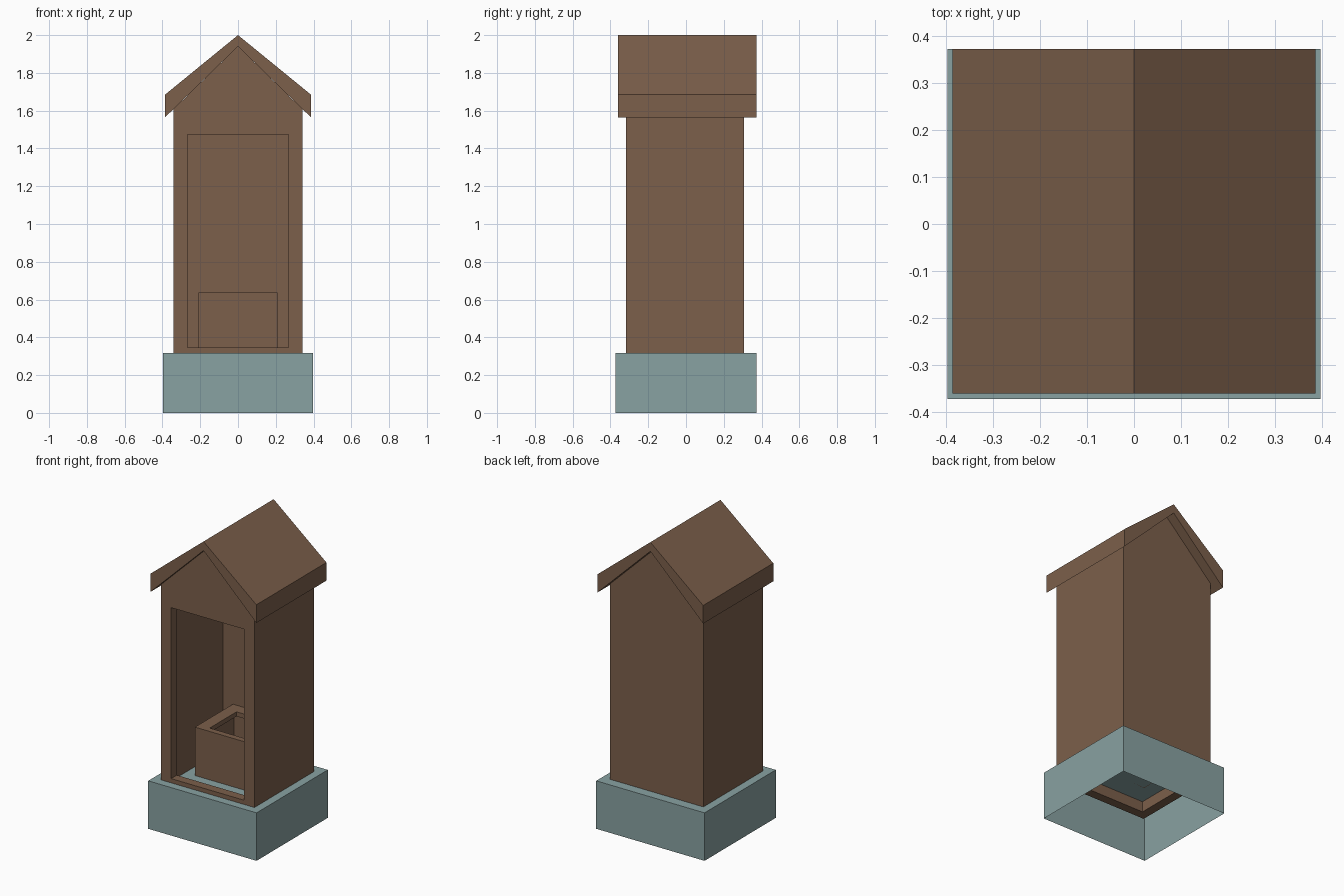
import bpy, bmesh

if "Cube" in bpy.data.objects:
    bpy.data.objects.remove(bpy.data.objects["Cube"])


def material(name, rgb):
    m = bpy.data.materials.new(name)
    m.diffuse_color = (*rgb, 1)
    m.use_nodes = True
    m.node_tree.nodes["Principled BSDF"].inputs["Base Color"].default_value = m.diffuse_color
    return m


wood = material("brown_wood", (0.20, 0.115, 0.07))
stone = material("pale_teal_stone", (0.25, 0.36, 0.36))


def prism(name, profile, y0, y1, mat):
    """Extrude an x-z profile along y."""
    bm = bmesh.new()
    face = bm.faces.new([bm.verts.new((x, y0, z)) for x, z in profile])
    out = bmesh.ops.extrude_face_region(bm, geom=[face])
    for v in out["geom"]:
        if isinstance(v, bmesh.types.BMVert):
            v.co.y = y1
    bmesh.ops.recalc_face_normals(bm, faces=bm.faces)
    mesh = bpy.data.meshes.new(name)
    bm.to_mesh(mesh)
    bm.free()
    mesh.materials.append(mat)
    obj = bpy.data.objects.new(name, mesh)
    bpy.context.collection.objects.link(obj)
    return obj


def box(name, hx, y0, y1, z0, z1, mat):
    return prism(name, [(-hx, z0), (hx, z0), (hx, z1), (-hx, z1)], y0, y1, mat)


def carve(obj, cutters):
    """Subtract the cutters, bake the result and remove the cutters."""
    for c in cutters:
        mod = obj.modifiers.new("cut", "BOOLEAN")
        mod.operation = "DIFFERENCE"
        mod.solver = "EXACT"
        mod.object = c
    bpy.context.view_layer.update()
    graph = bpy.context.evaluated_depsgraph_get()
    mesh = bpy.data.meshes.new_from_object(obj.evaluated_get(graph))
    obj.modifiers.clear()
    obj.data = mesh
    for c in cutters:
        bpy.data.objects.remove(c)


# Plinth: a thin shell, open underneath
plinth = box("plinth", 0.396, -0.372, 0.372, 0, 0.317, stone)
bm = bmesh.new()
bm.from_mesh(plinth.data)
bottom = [f for f in bm.faces if f.calc_center_median().z < 0.01]
bmesh.ops.delete(bm, geom=bottom, context="FACES_ONLY")
bm.to_mesh(plinth.data)
bm.free()


def gable(hx, z0, apex):
    eave = apex - 0.974 * hx
    return [(-hx, z0), (hx, z0), (hx, eave), (0, apex), (-hx, eave)]


# Hut walls: hollow gabled body reaching slightly into the plinth
t = 0.06
hut = prism("hut_walls", gable(0.342, 0.247, 1.94), -0.317, 0.307, wood)
carve(hut, [
    prism("room_cutter", gable(0.342 - t, 0.1, 1.86), -0.317 + t, 0.307 - t, wood),
    box("door_cutter", 0.267, -0.5, -0.2, 0.345, 1.475, wood),
])

# Roof: two thick slopes with upright eaves
prism("roof", [(-0.386, 1.565), (-0.386, 1.685), (0, 2.0),
               (0.386, 1.685), (0.386, 1.565), (0, 1.94)], -0.36, 0.372, wood)

# Seat box: hollow, with a square opening in its top board
seat = box("seat_box", 0.21, -0.15, 0.247, 0.317, 0.637, wood)
carve(seat, [
    box("seat_cavity_cutter", 0.18, -0.12, 0.217, 0.2, 0.607, wood),
    box("seat_hole_cutter", 0.13, -0.11, 0.17, 0.55, 0.8, wood),
])
